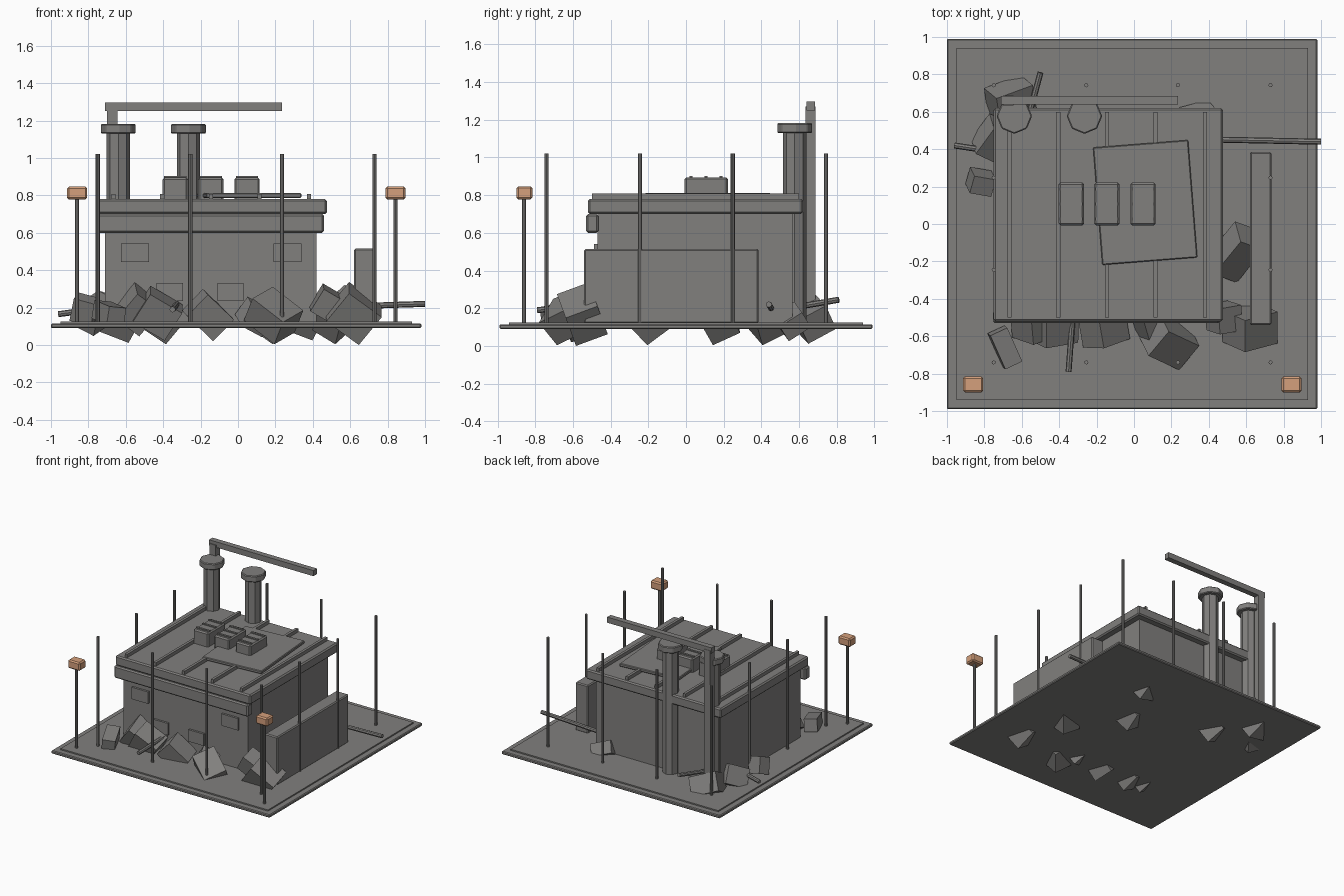
import bpy, math
from mathutils import Vector, Euler


def material(name, rgb):
    m = bpy.data.materials.new(name)
    m.diffuse_color = (*rgb, 1)
    return m


GREY = material("concrete grey", (0.22, 0.215, 0.208))
ORANGE = material("lamp orange", (0.66, 0.35, 0.20))


def finish(ob, name, mat=GREY, bevel=0):
    ob.name = name
    ob.data.materials.append(mat)
    if bevel:
        b = ob.modifiers.new("edge bevel", 'BEVEL')
        b.width, b.segments = bevel, 1
    return ob


def box(name, lo, hi, mat=GREY, bevel=0, rot=(0, 0, 0)):
    """Box between two corners, then turned about its centre (degrees)."""
    lo, hi = Vector(lo), Vector(hi)
    bpy.ops.mesh.primitive_cube_add(size=1, location=(lo + hi) / 2)
    ob = bpy.context.object
    ob.scale = hi - lo
    bpy.ops.object.transform_apply(location=False, rotation=False, scale=True)
    ob.rotation_euler = Euler([math.radians(a) for a in rot])
    return finish(ob, name, mat, bevel)


def rod(name, a, b, r, sides=8):
    """Cylinder from point a to point b."""
    a, b = Vector(a), Vector(b)
    bpy.ops.mesh.primitive_cylinder_add(vertices=sides, radius=r, depth=(b - a).length,
                                        location=(a + b) / 2)
    ob = bpy.context.object
    ob.rotation_euler = (b - a).to_track_quat('Z', 'Y').to_euler()
    return finish(ob, name)


# Ground slab with a slightly raised centre
box("ground_slab", (-1, -0.99, 0.09), (0.98, 0.99, 0.115), bevel=0.006)
box("ground_top", (-0.95, -0.94, 0.10), (0.93, 0.94, 0.125))

# Main building, roof and front fascia
box("building_body", (-0.71, -0.47, 0.11), (0.42, 0.565, 0.71))
box("roof_slab", (-0.75, -0.52, 0.70), (0.475, 0.62, 0.78), bevel=0.01)
box("front_fascia", (-0.755, -0.53, 0.60), (0.46, -0.465, 0.70), bevel=0.01)

# Window plates on the front wall
for x0, z0, w in ((-0.625, 0.445, 0.15), (0.19, 0.445, 0.15),
                  (-0.435, 0.235, 0.14), (-0.11, 0.235, 0.14)):
    box("window_plate", (x0, -0.487, z0), (x0 + w, -0.465, z0 + 0.097))

# Roof ribs and the loose roof panel
for x in (-0.665, -0.405, -0.145, 0.115, 0.38):
    box("roof_rib", (x - 0.011, -0.5, 0.775), (x + 0.011, 0.6, 0.808))
box("loose_panel", (-0.195, -0.2, 0.787), (0.315, 0.43, 0.812), bevel=0.005, rot=(0, 0, 4.5))

# Roof vents with slats
for x in (-0.335, -0.145, 0.048):
    box("roof_vent", (x - 0.068, -0.007, 0.77), (x + 0.068, 0.222, 0.895), bevel=0.01)
    for y in (0.027, 0.107, 0.187):
        box("vent_slat", (x - 0.06, y - 0.008, 0.89), (x + 0.06, y + 0.008, 0.903))

# Chimneys with caps
for x in (-0.64, -0.265):
    rod("chimney", (x, 0.577, 0.11), (x, 0.577, 1.14), 0.062)
    cap = rod("chimney_cap", (x, 0.577, 1.13), (x, 0.577, 1.182), 0.095)
    cap.modifiers.new("edge bevel", 'BEVEL').width = 0.006

# Crane post and arm
box("crane_post", (-0.70, 0.633, 0.11), (-0.645, 0.688, 1.27))
box("crane_arm", (-0.71, 0.64, 1.25), (0.235, 0.685, 1.296))

# Barrier wall on the right
box("barrier_wall", (0.62, -0.54, 0.12), (0.735, 0.385, 0.515), bevel=0.008)

# Fence poles around the perimeter
ring = (-0.75, -0.255, 0.235, 0.73)
for i, x in enumerate(ring):
    for j, y in enumerate((-0.74, -0.245, 0.248, 0.742)):
        if i in (0, 3) or j in (0, 3):
            rod("fence_pole", (x, y, 0.11), (x, y, 1.02), 0.011)

# Lamps on the front corners
for x in (-0.86, 0.842):
    rod("lamp_post", (x, -0.86, 0.12), (x, -0.86, 0.79), 0.011)
    box("lamp_head", (x - 0.054, -0.9, 0.778), (x + 0.054, -0.815, 0.847), ORANGE, 0.01)

# Rubble blocks: centre, size, turn
rubble = (
    ((-0.69, -0.66, 0.17), (0.10, 0.20, 0.10), (10, 5, 25)),
    ((-0.54, -0.52, 0.19), (0.16, 0.18, 0.18), (25, 35, 20)),
    ((-0.43, -0.55, 0.17), (0.20, 0.16, 0.18), (20, 30, 10)),
    ((-0.16, -0.56, 0.16), (0.20, 0.16, 0.16), (15, 42, 20)),
    ((0.19, -0.63, 0.155), (0.22, 0.18, 0.16), (25, 35, -25)),
    ((0.09, -0.53, 0.15), (0.14, 0.14, 0.12), (30, 25, 30)),
    ((0.62, -0.55, 0.16), (0.22, 0.18, 0.20), (25, 35, 15)),
    ((0.48, -0.50, 0.22), (0.14, 0.14, 0.14), (15, 30, 10)),
    ((0.545, -0.15, 0.16), (0.15, 0.26, 0.16), (35, 30, -20)),
    ((-0.82, 0.225, 0.19), (0.12, 0.10, 0.13), (20, 15, -10)),
    ((-0.66, 0.66, 0.15), (0.22, 0.17, 0.15), (30, 20, 20)),
    ((-0.76, 0.46, 0.17), (0.12, 0.18, 0.15), (25, 25, -25)),
    ((0.34, 0.56, 0.13), (0.17, 0.14, 0.10), (35, 20, 15)),
    ((0.17, 0.17, 0.14), (0.18, 0.16, 0.16), (30, 35, 10)),
    ((-0.42, 0.42, 0.14), (0.18, 0.16, 0.16), (30, 30, 30)),
)
for c, s, r in rubble:
    c, h = Vector(c), Vector(s) / 2
    box("rubble_block", c - h, c + h, rot=r)

# Fallen pipes
for a, b in (((-0.50, 0.81, 0.245), (-0.57, 0.55, 0.20)),
             ((-0.96, 0.42, 0.165), (-0.70, 0.38, 0.20)),
             ((-0.35, -0.79, 0.19), (-0.325, -0.45, 0.22)),
             ((0.40, 0.452, 0.20), (1.0, 0.44, 0.22))):
    rod("fallen_pipe", a, b, 0.016)

# Rest the lowest rubble corner on z = 0
bpy.context.view_layer.update()
obs = list(bpy.context.scene.objects)
blocks = [o for o in obs if o.name.startswith("rubble_block")]
for o in blocks:
    low = min((o.matrix_world @ v.co).z for v in o.data.vertices)
    o.location.z += max(0, 0.004 - low)
low = min(blocks, key=lambda o: min((o.matrix_world @ v.co).z for v in o.data.vertices))
bpy.context.view_layer.update()
low.location.z -= min((low.matrix_world @ v.co).z for v in low.data.vertices)
